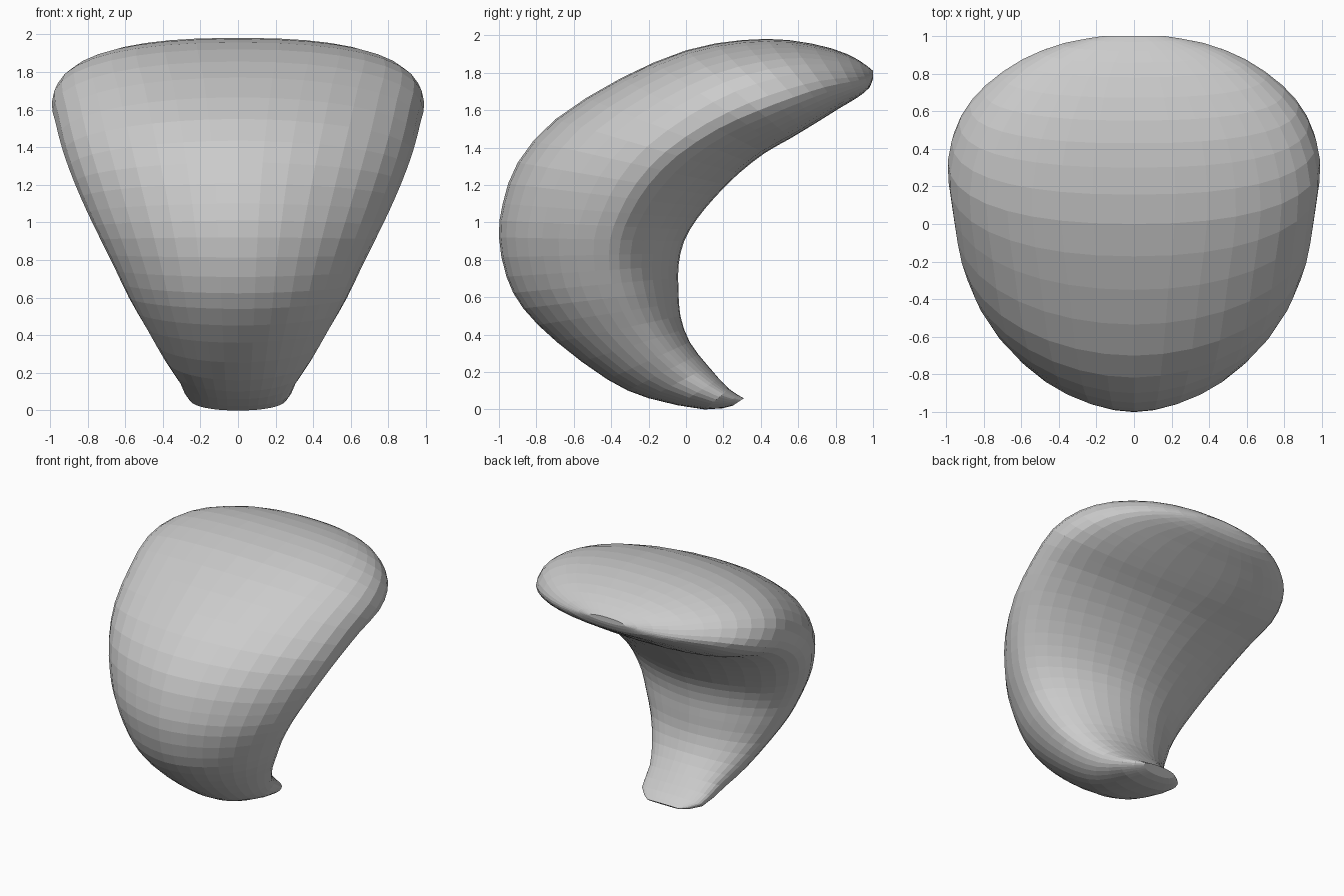
import bpy, bmesh
from math import cos, sin, pi

if "Cube" in bpy.data.objects:
    bpy.data.objects.remove(bpy.data.objects["Cube"])

# Stations along the crescent: outer y, outer z, inner y, inner z, half width, roundness
STATIONS = [
    (0.25, 0.02, 0.31, 0.06, 0.14, 2.2),
    (0.10, 0.00, 0.23, 0.11, 0.26, 2.2),
    (-0.20, 0.06, 0.12, 0.23, 0.31, 2.1),
    (-0.42, 0.16, 0.02, 0.36, 0.39, 2.0),
    (-0.69, 0.36, -0.03, 0.50, 0.49, 1.9),
    (-0.87, 0.54, -0.04, 0.64, 0.58, 1.85),
    (-0.96, 0.71, -0.04, 0.77, 0.65, 1.8),
    (-1.00, 0.92, -0.01, 0.90, 0.73, 1.8),
    (-0.98, 1.10, 0.06, 1.02, 0.80, 1.8),
    (-0.90, 1.32, 0.16, 1.14, 0.87, 1.85),
    (-0.70, 1.55, 0.28, 1.26, 0.93, 1.95),
    (-0.35, 1.77, 0.42, 1.37, 0.97, 2.1),
    (0.00, 1.92, 0.56, 1.45, 0.99, 2.3),
    (0.30, 1.975, 0.70, 1.535, 0.93, 2.4),
    (0.55, 1.975, 0.82, 1.61, 0.80, 2.4),
    (0.78, 1.93, 0.92, 1.67, 0.60, 2.3),
    (0.92, 1.87, 0.98, 1.72, 0.38, 2.2),
    (1.00, 1.81, 1.00, 1.77, 0.16, 2.0),
]
SIDES = 36
RIM = 0.6  # widest line, as a fraction from the outer to the inner curve


def midpoint(i):
    """Smooth station halfway between i and i + 1."""
    n = len(STATIONS) - 1
    a, b, c, d = (STATIONS[min(max(k, 0), n)] for k in range(i - 1, i + 3))
    return tuple((9 * (q + r) - p - s) / 16 for p, q, r, s in zip(a, b, c, d))


def signed_power(v, e):
    return (1 if v >= 0 else -1) * abs(v) ** e


def add_ring(bm, station):
    oy, oz, iy, iz, width, p = station
    ring = []
    for k in range(SIDES):
        a = 2 * pi * k / SIDES
        x = width * signed_power(sin(a), 2 / p)
        c = signed_power(cos(a), 2 / p)
        t = RIM - c * (RIM if c > 0 else 1 - RIM)
        ring.append(bm.verts.new((x, oy + (iy - oy) * t, oz + (iz - oz) * t)))
    return ring


# Curved, flaring body lofted from the narrow foot to the broad crown
rows = []
for i, s in enumerate(STATIONS):
    rows.append(s)
    if i < len(STATIONS) - 1:
        rows.append(midpoint(i))

bm = bmesh.new()
rings = [add_ring(bm, s) for s in rows]
for lower, upper in zip(rings, rings[1:]):
    for k in range(SIDES):
        j = (k + 1) % SIDES
        bm.faces.new((lower[k], lower[j], upper[j], upper[k]))
bm.faces.new(rings[0])
bm.faces.new(rings[-1])
bmesh.ops.recalc_face_normals(bm, faces=bm.faces)

mesh = bpy.data.meshes.new("curved_body")
bm.to_mesh(mesh)
bm.free()
body = bpy.data.objects.new("curved_body", mesh)
bpy.context.collection.objects.link(body)
